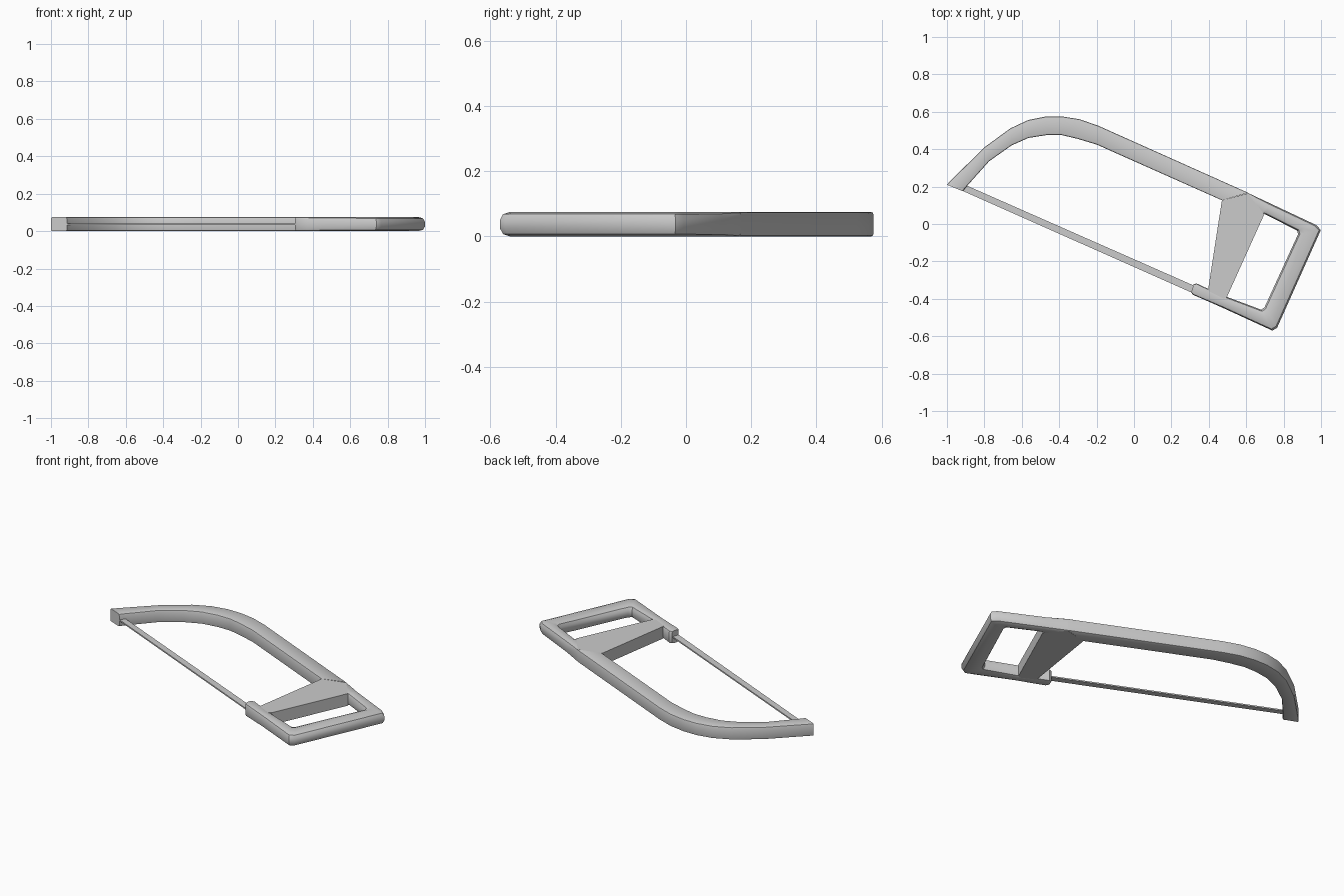
import bpy, bmesh, math
from mathutils import Vector

if "Cube" in bpy.data.objects:
    bpy.data.objects.remove(bpy.data.objects["Cube"])

H = 0.075


def finish(name, bm, smooth=True):
    bmesh.ops.recalc_face_normals(bm, faces=bm.faces)
    me = bpy.data.meshes.new(name)
    bm.to_mesh(me)
    bm.free()
    ob = bpy.data.objects.new(name, me)
    bpy.context.collection.objects.link(ob)
    if smooth:
        bpy.ops.object.select_all(action='DESELECT')
        ob.select_set(True)
        bpy.context.view_layer.objects.active = ob
        bpy.ops.object.shade_smooth_by_angle(angle=math.radians(35))
    return ob


def loft(name, rings):
    """Rings are (outer xy, inner xy, inset across, inset in height)."""
    bm = bmesh.new()
    loops = []
    for o, i, c, d in rings:
        o, i = Vector(o), Vector(i)
        w = (i - o).length
        s = (i - o) / w
        # rounded rectangle, three points per corner
        k = 0.29
        prof = []
        for u, z in ((0, d), (c * k, d * k), (c, 0)):
            prof.append((u, z))
        full = prof + [(w - u, z) for u, z in reversed(prof)]
        full += [(u, H - z) for u, z in reversed(full)]
        loops.append([bm.verts.new((*(o + s * u), z)) for u, z in full])
    for a, b in zip(loops, loops[1:]):
        n = len(a)
        for j in range(n):
            bm.faces.new((a[j], a[(j + 1) % n], b[(j + 1) % n], b[j]))
    bm.faces.new(loops[0])
    bm.faces.new(loops[-1])
    return finish(name, bm)


def plate(name, pts, z0, z1):
    bm = bmesh.new()
    f = bm.faces.new([bm.verts.new((x, y, z0)) for x, y in pts])
    ext = bmesh.ops.extrude_face_region(bm, geom=[f])
    verts = [v for v in ext['geom'] if isinstance(v, bmesh.types.BMVert)]
    bmesh.ops.translate(bm, verts=verts, vec=(0, 0, z1 - z0))
    return finish(name, bm, False)


# Curved bow frame
bow = [((-1.0, 0.21), (-0.915, 0.175)), ((-0.985, 0.227), (-0.90, 0.195)),
       ((-0.80, 0.41), (-0.79, 0.32)) , ((-0.66, 0.512), (-0.655, 0.42)),
       ((-0.565, 0.556), (-0.565, 0.46)), ((-0.47, 0.575), (-0.47, 0.475)),
       ((-0.385, 0.575), (-0.385, 0.475)), ((-0.29, 0.56), (-0.30, 0.455)),
       ((-0.19, 0.525), (-0.20, 0.425)), ((0.61, 0.167), (0.47, 0.127))]
# the second point sits on a straight run down to the tip
bow[2] = ((-0.80, 0.41), (-0.775, 0.335))
loft("bow_frame", [(o, i, 0.008, 0.008) for o, i in bow])

# Slanted web between the frame and the lower rail
plate("web", [(0.47, 0.127), (0.61, 0.164), (0.697, 0.053),
              (0.497, -0.39), (0.48, -0.40), (0.395, -0.36)], 0.001, H - 0.001)

# Rounded grip and lower rail
loft("grip", [
    ((0.605, 0.168), (0.692, 0.058), 0.008, 0.008),
    ((0.72, 0.114), (0.705, 0.050), 0.022, 0.020),
    ((0.975, -0.006), (0.872, -0.035), 0.035, 0.024),
    ((0.999, -0.032), (0.877, -0.055), 0.035, 0.024),
    ((0.765, -0.555), (0.698, -0.445), 0.035, 0.024),
    ((0.74, -0.570), (0.680, -0.458), 0.035, 0.024),
    ((0.472, -0.447), (0.497, -0.390), 0.018, 0.018),
    ((0.37, -0.402), (0.395, -0.346), 0.012, 0.012),
    ((0.316, -0.379), (0.335, -0.318), 0.012, 0.008),
    ((0.306, -0.366), (0.319, -0.322), 0.012, 0.012)])

# Thin flat blade
plate("blade", [(-0.93, 0.183), (-0.90, 0.208), (0.34, -0.338),
                (0.32, -0.372)], H / 2 - 0.004, H / 2 + 0.004)
